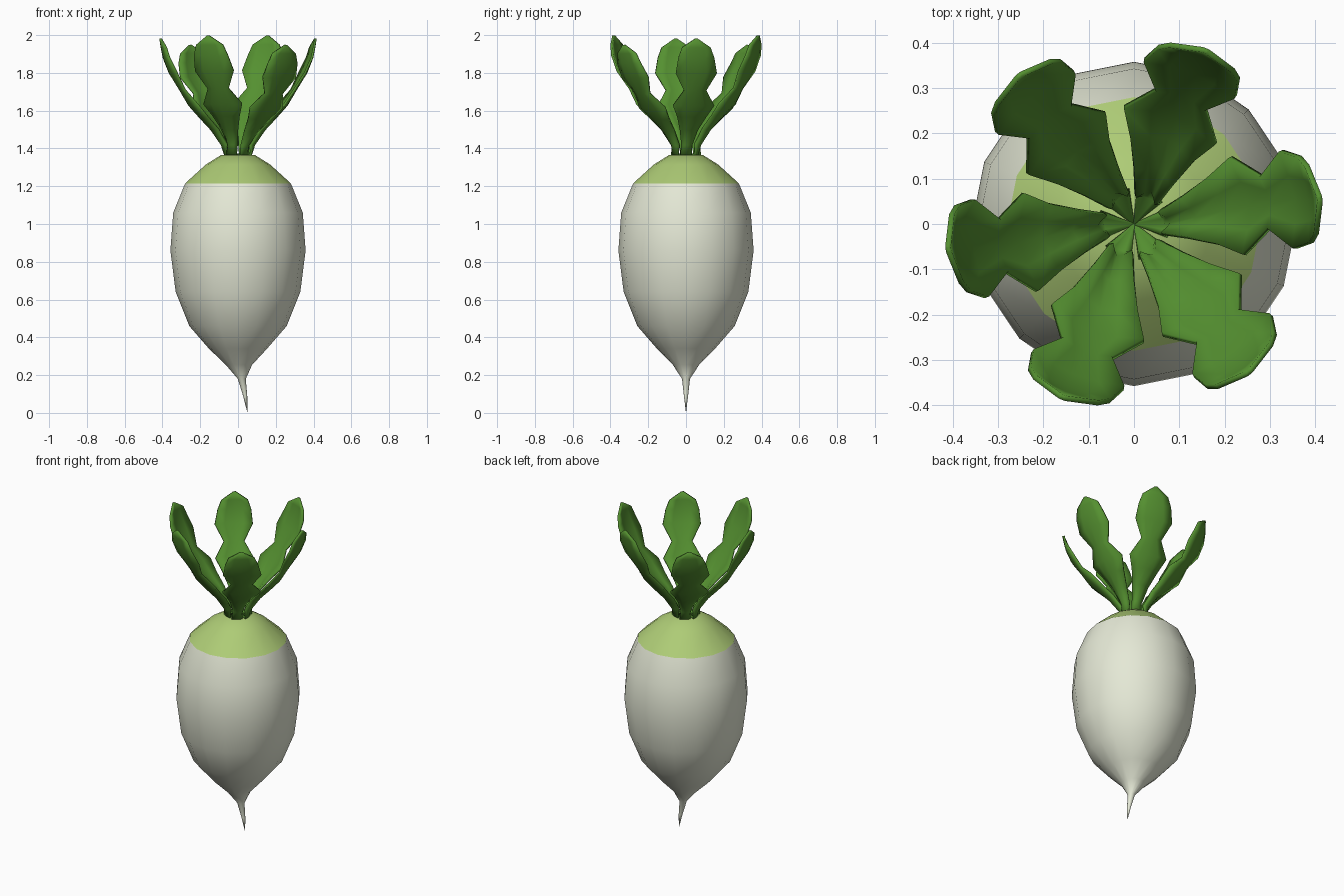
import bpy, bmesh, math
from mathutils import Matrix

if "Cube" in bpy.data.objects:
    bpy.data.objects.remove(bpy.data.objects["Cube"])


def material(name, color):
    m = bpy.data.materials.new(name)
    m.diffuse_color = (*color, 1)
    m.use_nodes = True
    m.node_tree.nodes["Principled BSDF"].inputs["Base Color"].default_value = m.diffuse_color
    return m


def finish(name, bm, mat):
    bmesh.ops.recalc_face_normals(bm, faces=bm.faces)
    mesh = bpy.data.meshes.new(name)
    bm.to_mesh(mesh)
    bm.free()
    mesh.materials.append(mat)
    ob = bpy.data.objects.new(name, mesh)
    bpy.context.collection.objects.link(ob)
    for p in mesh.polygons:
        p.use_smooth = True
    return ob


def lathe(name, rings, mat, sides=16):
    """Stack of circles given as (z, radius, x offset); radius 0 ends in a point."""
    bm = bmesh.new()
    loops = []
    for z, r, ox in rings:
        n = sides if r else 1
        loops.append([bm.verts.new((ox + r * math.cos(2 * math.pi * i / n),
                                    r * math.sin(2 * math.pi * i / n), z)) for i in range(n)])
    for a, b in zip(loops, loops[1:]):
        for i in range(sides):
            j = (i + 1) % sides
            quad = [a[i % len(a)], a[j % len(a)], b[j % len(b)], b[i % len(b)]]
            bm.faces.new(list(dict.fromkeys(quad)))
    return finish(name, bm, mat)


white = material("root_white", (0.78, 0.81, 0.67))
pale = material("crown_green", (0.42, 0.60, 0.18))
green = material("leaf_green", (0.09, 0.28, 0.03))

# Root with a bent tail
lathe("root", [(0, 0, 0.05), (0.09, 0.011, 0.038), (0.18, 0.021, 0.02), (0.255, 0.07, 0.005),
               (0.34, 0.154, 0), (0.46, 0.258, 0), (0.64, 0.33, 0), (0.86, 0.358, 0),
               (1.06, 0.343, 0), (1.215, 0.28, 0)], white)

# Green crown
lathe("crown", [(1.215, 0.28, 0), (1.315, 0.17, 0), (1.365, 0.09, 0), (1.366, 0, 0)], pale)

# Lobed leaf: distance out, sideways drift, height, half width, cupping
LEAF = [(0.0, 0.0, 1.368, 0.002, 0.0), (0.07, 0.0, 1.37, 0.028, 0.005),
        (0.085, 0.004, 1.42, 0.026, 0.025), (0.14, 0.015, 1.5, 0.045, 0.03),
        (0.205, 0.03, 1.57, 0.075, 0.03), (0.258, 0.04, 1.63, 0.108, 0.03),
        (0.305, 0.048, 1.71, 0.058, 0.015), (0.36, 0.054, 1.80, 0.108, 0.02),
        (0.39, 0.054, 1.88, 0.095, 0.012), (0.402, 0.054, 1.935, 0.075, 0.01),
        (0.41, 0.055, 1.982, 0.006, 0.0)]


def leaf(index, stretch):
    bm = bmesh.new()
    rows = []
    for r, y, z, w, cup in LEAF:
        row = []
        for t in (-1, -0.5, 0, 0.5, 1):
            out = r - cup * abs(t) ** 1.5 - 0.14 * w * t
            row.append(bm.verts.new((out, y + w * t, 1.365 + (z - 1.365) * stretch)))
        rows.append(row)
    for a, b in zip(rows, rows[1:]):
        for i in range(4):
            bm.faces.new((a[i], a[i + 1], b[i + 1], b[i]))
    bm.transform(Matrix.Rotation(math.radians(60 * index), 4, 'Z'))
    ob = finish(f"leaf_{index + 1}", bm, green)
    mod = ob.modifiers.new("thickness", 'SOLIDIFY')
    mod.thickness = 0.012
    mod.offset = 0


# Six leaves around the crown, opposite ones alike
for k in range(6):
    leaf(k, (1.0, 1.025, 0.945)[k % 3])
